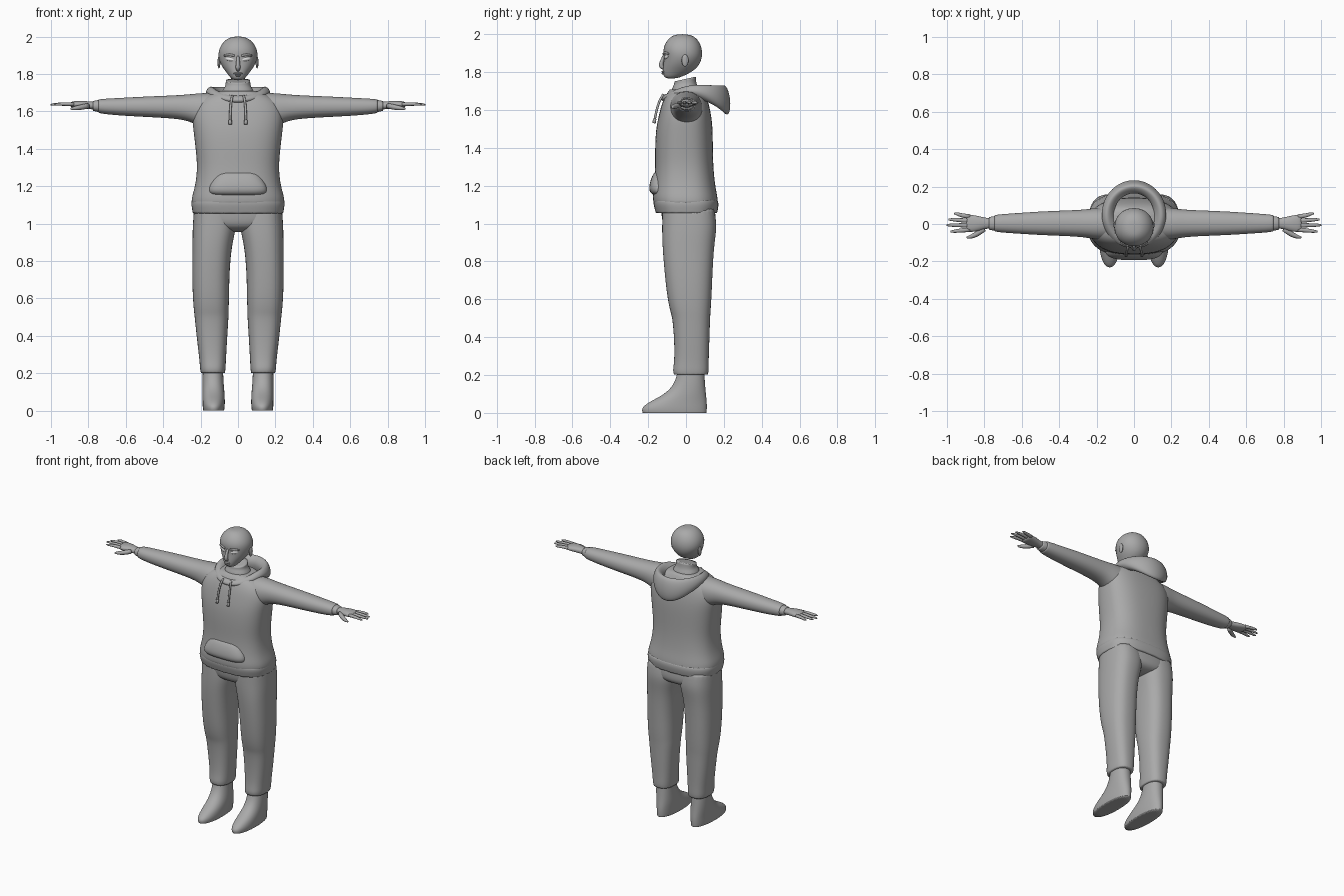
import bpy, bmesh, math
from mathutils import Vector


def material(name, v):
    m = bpy.data.materials.new(name)
    m.diffuse_color = (v, v, v, 1)
    return m


GREY = material("clay grey", 0.40)
WHITE = material("eye white", 0.85)


def spow(v, p):
    return math.copysign(abs(v) ** p, v)


def ring_z(z, x0, x1, y0, y1, p=2.2, n=24):
    """Rounded horizontal section between the given limits."""
    cx, cy, hx, hy = (x0 + x1) / 2, (y0 + y1) / 2, (x1 - x0) / 2, (y1 - y0) / 2
    return [(cx + hx * spow(math.cos(a), 2 / p), cy + hy * spow(math.sin(a), 2 / p), z)
            for a in (2 * math.pi * i / n for i in range(n))]


def ring_x(x, y0, y1, z0, z1, p=2.2, n=20):
    """Rounded section across the arm."""
    return [(x, a, b) for a, b, _ in ring_z(0, y0, y1, z0, z1, p, n)]


def loft(name, rings, mirror=False, crease=0.0, loop=False, sub=2, mat=GREY):
    """Skin a list of equal-length rings, then smooth it."""
    bm = bmesh.new()
    cl = bm.edges.layers.float.new("crease_edge")
    vs = [[bm.verts.new(c) for c in r] for r in rings]
    n = len(rings[0])
    pairs = list(zip(vs, vs[1:])) + ([(vs[-1], vs[0])] if loop else [])
    for a, b in pairs:
        for i in range(n):
            j = (i + 1) % n
            bm.faces.new((a[i], a[j], b[j], b[i]))
    if not loop:
        for r in (vs[0], vs[-1]):
            f = bm.faces.new(r)
            for e in f.edges:
                e[cl] = crease
    bmesh.ops.recalc_face_normals(bm, faces=bm.faces)
    for f in bm.faces:
        f.smooth = True
    me = bpy.data.meshes.new(name)
    bm.to_mesh(me)
    bm.free()
    ob = bpy.data.objects.new(name, me)
    bpy.context.collection.objects.link(ob)
    me.materials.append(mat)
    if mirror:
        ob.modifiers.new("mirror", "MIRROR").use_mirror_merge = False
    s = ob.modifiers.new("smooth", "SUBSURF")
    s.levels = s.render_levels = sub
    return ob


def tube(name, pts, radii, mirror=True, n=8, flat=1.0):
    """Round tube through a few points."""
    pts = [Vector(p) for p in pts]
    rings = []
    for i, (p, r) in enumerate(zip(pts, radii)):
        d = (pts[min(i + 1, len(pts) - 1)] - pts[max(i - 1, 0)]).normalized()
        ref = Vector((0, 0, 1)) if abs(d.z) < 0.8 else Vector((0, 1, 0))
        u = d.cross(ref).normalized()
        w = d.cross(u)
        rings.append([p + u * r * math.cos(2 * math.pi * k / n) + w * r * flat * math.sin(2 * math.pi * k / n)
                      for k in range(n)])
    return loft(name, rings, mirror, 0.5, sub=1)


def blob(name, loc, size, mirror=False, mat=GREY, turn=0.0, tilt=0.0):
    """Small ellipsoid, optionally mirrored across the body."""
    for s in ((1, -1) if mirror else (1,)):
        bpy.ops.mesh.primitive_uv_sphere_add(segments=20, ring_count=12, location=(loc[0] * s, loc[1], loc[2]),
                                             rotation=(0, -tilt * s, turn * s))
        o = bpy.context.object
        o.name = name
        o.scale = size
        o.data.materials.append(mat)
        bpy.ops.object.shade_smooth()


def sym(rows, p=2.2):
    return [ring_z(z, -h, h, a, b, p) for z, h, a, b in rows]


# Head with facial features
loft("head", sym([(1.766, .026, -.108, -.05), (1.783, .043, -.121, -.005), (1.81, .064, -.123, .045),
                  (1.84, .087, -.120, .072), (1.88, .105, -.116, .087), (1.92, .106, -.122, .086),
                  (1.955, .092, -.110, .074), (1.984, .066, -.086, .052), (2.001, .03, -.055, .015)], 2.1))
tube("nose", [(0, -.112, 1.895), (0, -.127, 1.86), (0, -.136, 1.832), (0, -.118, 1.82)],
     [.008, .011, .016, .010], False)
blob("upper_lip", (0, -.120, 1.803), (.024, .009, .006))
blob("lower_lip", (0, -.120, 1.793), (.019, .009, .006))
blob("ear", (.102, -.005, 1.862), (.008, .018, .032), True)
blob("eye", (.044, -.103, 1.880), (.026, .008, .011), True, WHITE, .38, .2)
tube("brow", [(.018, -.119, 1.897), (.045, -.112, 1.905), (.075, -.092, 1.898)], [.006, .008, .005])

# Neck, cut off at a slant below the head
neck = sym([(1.66, .095, -.085, .08), (1.715, .085, -.075, .07), (1.735, .066, -.063, .055), (1.765, .066, -.062, .052)])
neck[-1] = [(x, y, z + y * .22) for x, y, z in neck[-1]]
loft("neck", neck, crease=1)

# Hoodie body
loft("hoodie_body", sym([(1.105, .250, -.172, .170), (1.14, .250, -.178, .168), (1.20, .230, -.170, .155),
                         (1.30, .218, -.163, .145), (1.40, .228, -.165, .143), (1.50, .240, -.160, .142),
                         (1.57, .248, -.145, .135), (1.63, .235, -.130, .122), (1.68, .19, -.108, .105),
                         (1.71, .10, -.085, .085)], 2.6), crease=.6)
loft("hem_band", sym([(1.055, .243, -.160, .165), (1.075, .247, -.166, .170), (1.105, .252, -.174, .174),
                      (1.125, .246, -.172, .168)], 2.7), crease=.9)
loft("front_pocket", sym([(1.145, .135, -.165, -.05), (1.165, .160, -.194, -.05), (1.20, .158, -.196, -.05),
                          (1.25, .125, -.182, -.05), (1.29, .10, -.155, -.05)], 3))

# Sleeves and cuffs
loft("sleeve", [ring_x(*r) for r in ((.13, -.09, .09, 1.50, 1.70), (.20, -.085, .088, 1.515, 1.699),
                                     (.26, -.072, .078, 1.548, 1.692), (.34, -.066, .074, 1.562, 1.686),
                                     (.50, -.060, .068, 1.570, 1.680), (.64, -.051, .058, 1.578, 1.672),
                                     (.72, -.045, .052, 1.586, 1.668), (.745, -.040, .048, 1.592, 1.664))],
     True, .7)
loft("cuff", [ring_x(*r) for r in ((.73, -.034, .042, 1.596, 1.66), (.75, -.036, .043, 1.596, 1.662),
                                   (.775, -.031, .037, 1.603, 1.655))], True, .8)

# Hands
loft("palm", [ring_x(*r) for r in ((.75, -.024, .03, 1.608, 1.652), (.79, -.024, .032, 1.612, 1.652),
                                   (.83, -.038, .043, 1.614, 1.658), (.87, -.044, .050, 1.618, 1.656),
                                   (.90, -.040, .050, 1.622, 1.650))], True)
for label, y0, y1, tip in (("little", .039, .056, .962), ("ring", .017, .024, .993),
                           ("middle", -.007, -.006, 1.003), ("index", -.030, -.040, .982)):
    tube(label + "_finger", [(.875, y0, 1.638), (.93, (y0 + y1) / 2, 1.640), (tip - .012, y1, 1.637), (tip, y1, 1.636)],
         [.014, .012, .009, .004], flat=.85)
tube("thumb", [(.80, -.025, 1.63), (.84, -.055, 1.622), (.875, -.070, 1.616), (.895, -.072, 1.614)],
     [.016, .016, .012, .005])

# Lowered hood: a closed section swept round the neck, drooping at the back
hood = []
for i in range(28):
    t = 2 * math.pi * i / 28
    c = (1 - math.cos(t)) / 2
    rim = 1.685 + .050 * math.sin(min(c, .5) * math.pi)
    droop = c ** 3
    hood.append([(.172 * r * math.sin(t), .052 - .182 * r * math.cos(t), z) for r, z in (
        (.58, 1.69), (.72, rim - .012), (.86, rim + .003), (.98, rim - .012 - .03 * droop),
        (1.03, rim - .028 - .09 * droop), (.94, rim - .045 - .135 * droop), (.68, 1.655 - .04 * droop))])
loft("hood", hood, loop=True, sub=2)

# Drawstrings with knotted ends
tube("drawstring", [(.030, -.118, 1.685), (.038, -.142, 1.65), (.042, -.158, 1.59), (.042, -.168, 1.535)],
     [.007, .007, .007, .007])
tube("string_end", [(.042, -.165, 1.555), (.042, -.169, 1.53)], [.010, .010])

# Trousers
loft("trouser_seat", sym([(1.10, .232, -.135, .150), (1.04, .236, -.130, .158), (.99, .215, -.122, .158),
                          (.965, .12, -.09, .13), (.955, .05, -.04, .08)], 2.6), crease=.3)
loft("trouser_leg", [ring_z(*r, 2.5) for r in (
    (1.08, .02, .236, -.125, .150), (1.00, .008, .242, -.127, .163), (.94, .018, .244, -.127, .158),
    (.86, .036, .244, -.124, .147), (.72, .046, .246, -.112, .140), (.60, .047, .242, -.098, .135),
    (.53, .050, .236, -.082, .130), (.50, .050, .232, -.072, .128), (.38, .058, .220, -.062, .124),
    (.27, .064, .206, -.062, .120), (.225, .066, .204, -.071, .121), (.202, .069, .199, -.064, .116))], True, .9)

# Feet
loft("foot", [ring_z(*r) for r in (
    (.24, .080, .188, -.040, .095), (.17, .078, .190, -.055, .100), (.12, .074, .190, -.088, .104),
    (.085, .071, .190, -.140, .108), (.058, .070, .190, -.195, .111), (.030, .070, .190, -.233, .112),
    (.010, .072, .188, -.234, .111), (0, .074, .186, -.230, .110))], True, 1)
